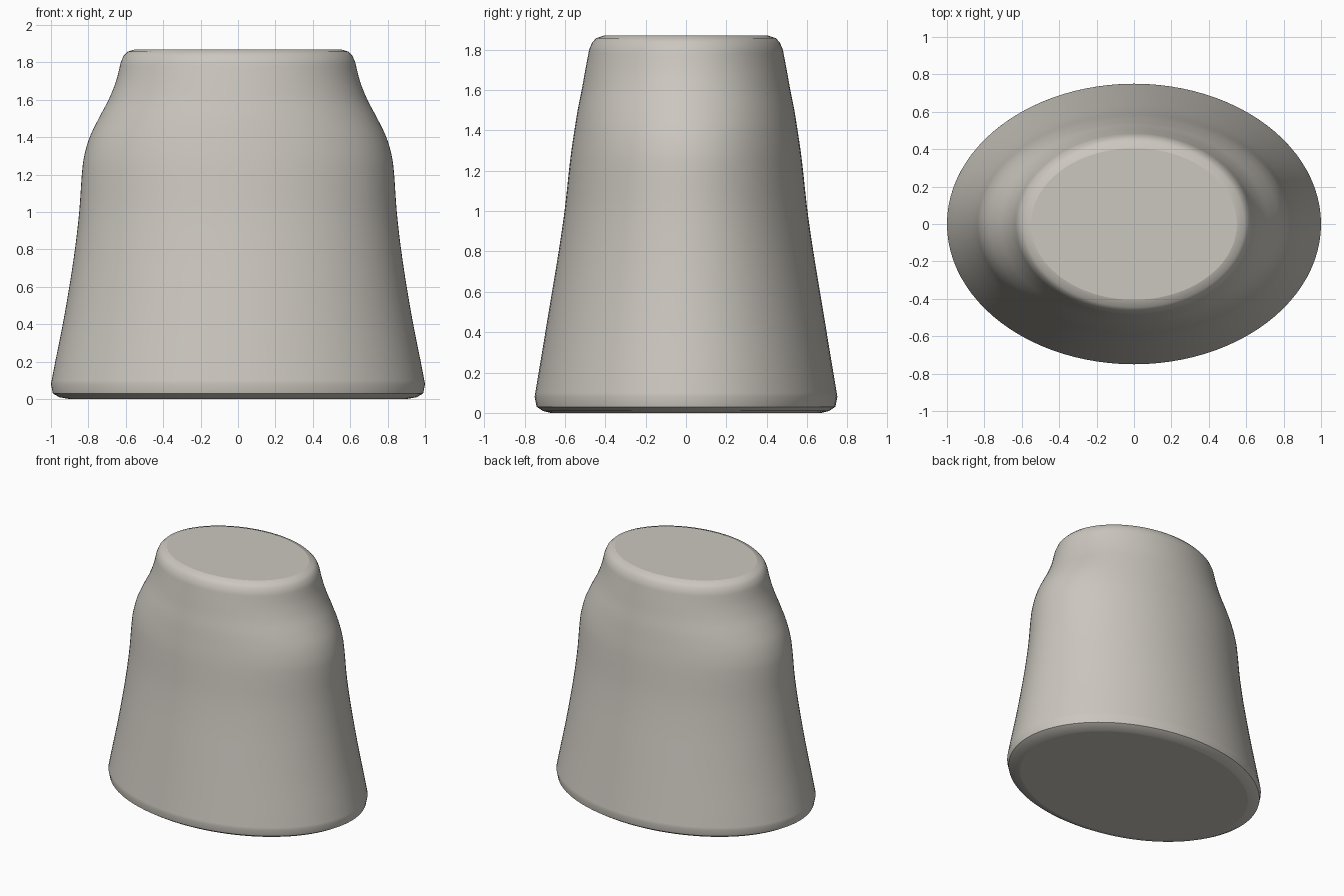
import bpy, bmesh, math

if "Cube" in bpy.data.objects:
    bpy.data.objects.remove(bpy.data.objects["Cube"])

SEGMENTS = 96
STEPS = 4

# Side profile: height, half width, half depth
PROFILE = [
    (0.08, 1.0, 0.75), (0.2, 0.977, 0.73), (0.4, 0.937, 0.697),
    (0.6, 0.902, 0.664), (0.8, 0.872, 0.631), (1.0, 0.849, 0.602),
    (1.2, 0.835, 0.58), (1.3, 0.822, 0.568), (1.4, 0.793, 0.553),
    (1.5, 0.745, 0.537), (1.6, 0.692, 0.517), (1.7, 0.652, 0.499), (1.8, 0.627, 0.48),
]
# Rounded rims at the two ends
BOTTOM_RIM = [(0.0, 0.9, 0.67), (0.01, 0.955, 0.71), (0.03, 0.99, 0.74)]
TOP_RIM = [(1.835, 0.612, 0.465), (1.857, 0.59, 0.445), (1.87, 0.55, 0.405)]


def smooth_path(points):
    """Catmull-Rom interpolation through the profile."""
    result = []
    for i in range(len(points) - 1):
        p0, p1 = points[max(i - 1, 0)], points[i]
        p2, p3 = points[i + 1], points[min(i + 2, len(points) - 1)]
        for s in range(STEPS):
            t = s / STEPS
            result.append(tuple(
                0.5 * (2 * b + (c - a) * t + (2 * a - 5 * b + 4 * c - d) * t * t
                       + (3 * b - a - 3 * c + d) * t ** 3)
                for a, b, c, d in zip(p0, p1, p2, p3)))
    return result + [points[-1]]


# Body: elliptical rings lofted along the profile, closed by flat ends
bm = bmesh.new()
rings = []
for z, rx, ry in BOTTOM_RIM + smooth_path(PROFILE) + TOP_RIM:
    angles = [2 * math.pi * k / SEGMENTS for k in range(SEGMENTS)]
    rings.append([bm.verts.new((rx * math.cos(a), ry * math.sin(a), z)) for a in angles])
for low, high in zip(rings, rings[1:]):
    for k in range(SEGMENTS):
        n = (k + 1) % SEGMENTS
        bm.faces.new((low[k], low[n], high[n], high[k]))
bm.faces.new(rings[0][::-1])
bm.faces.new(rings[-1])

mesh = bpy.data.meshes.new("body")
bm.to_mesh(mesh)
bm.free()
body = bpy.data.objects.new("body", mesh)
bpy.context.collection.objects.link(body)

# Warm grey colour
grey = bpy.data.materials.new("warm grey")
grey.diffuse_color = (0.60, 0.57, 0.52, 1.0)
grey.use_nodes = True
grey.node_tree.nodes["Principled BSDF"].inputs["Base Color"].default_value = grey.diffuse_color
mesh.materials.append(grey)

# Smooth sides, crisp end faces
bpy.context.view_layer.objects.active = body
body.select_set(True)
bpy.ops.object.shade_smooth_by_angle(angle=math.radians(30))
mesh.polygons[-1].use_smooth = False
mesh.polygons[-2].use_smooth = False
